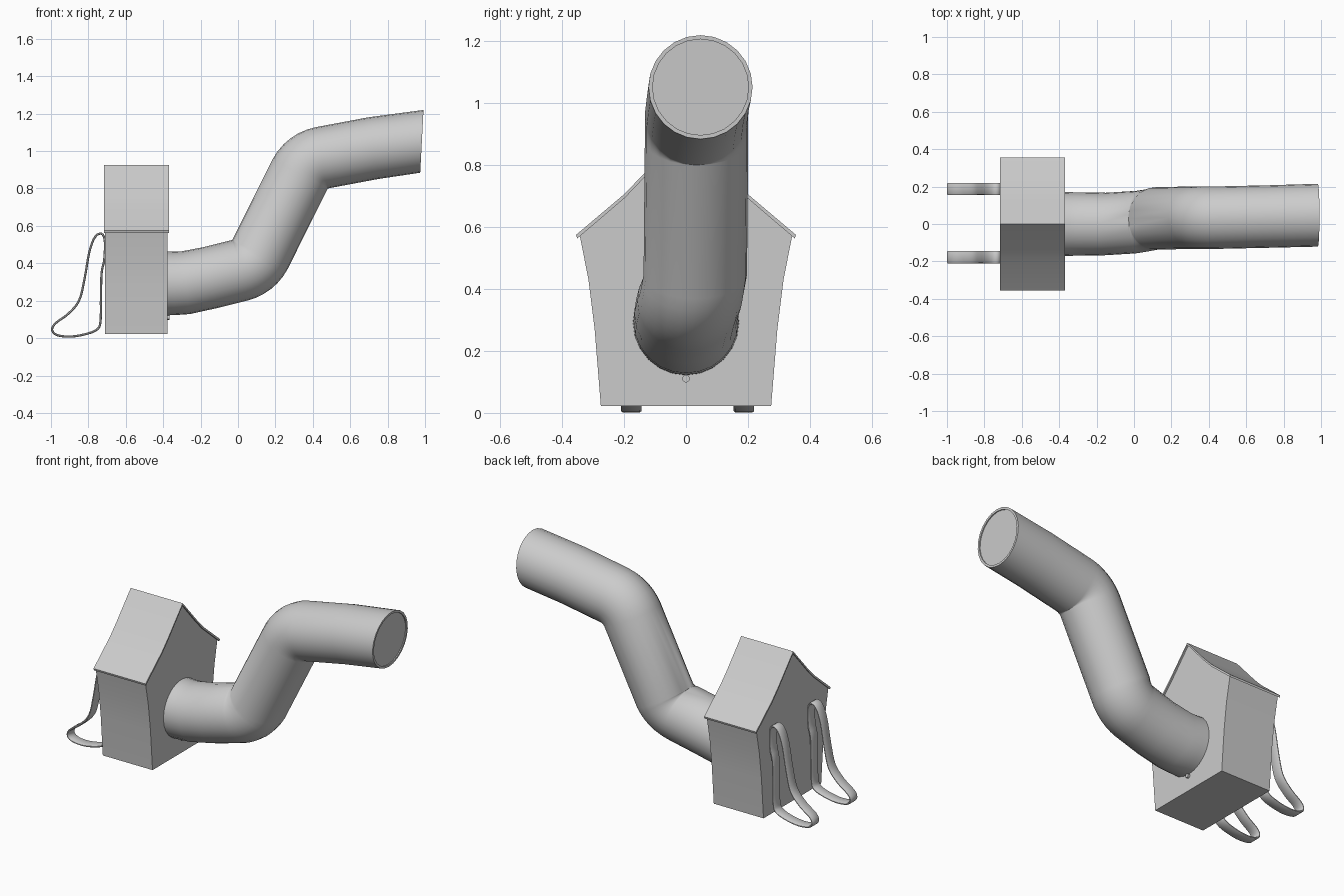
import bpy, bmesh, math
from mathutils import Vector

cube = bpy.data.objects.get("Cube")
if cube:
    bpy.data.objects.remove(cube, do_unlink=True)

grey = bpy.data.materials.new("light_grey")
grey.use_nodes = True
tone = (0.6, 0.6, 0.6, 1)
grey.diffuse_color = tone
grey.node_tree.nodes["Principled BSDF"].inputs["Base Color"].default_value = tone


def finish(name, bm, angle=None):
    bmesh.ops.recalc_face_normals(bm, faces=bm.faces[:])
    mesh = bpy.data.meshes.new(name)
    bm.to_mesh(mesh)
    bm.free()
    mesh.materials.append(grey)
    obj = bpy.data.objects.new(name, mesh)
    bpy.context.collection.objects.link(obj)
    if angle:
        bpy.ops.object.select_all(action='DESELECT')
        obj.select_set(True)
        bpy.context.view_layer.objects.active = obj
        bpy.ops.object.shade_smooth_by_angle(angle=math.radians(angle))
    return obj


def extrude_x(name, outline, x0, x1, angle):
    """Extrude a (y, z) outline along x."""
    bm = bmesh.new()
    face = bm.faces.new([bm.verts.new((x0, y, z)) for y, z in outline])
    grown = bmesh.ops.extrude_face_region(bm, geom=[face])["geom"]
    moved = [v for v in grown if isinstance(v, bmesh.types.BMVert)]
    bmesh.ops.translate(bm, verts=moved, vec=(x1 - x0, 0, 0))
    return finish(name, bm, angle)


def loft(bm, rings, closed=False):
    """Join equal rings of points with quads and return the vertex rings."""
    loops = [[bm.verts.new(p) for p in ring] for ring in rings]
    n = len(loops[0])
    for k in range(len(loops) if closed else len(loops) - 1):
        a, b = loops[k], loops[(k + 1) % len(loops)]
        for i in range(n):
            j = (i + 1) % n
            bm.faces.new((a[i], a[j], b[j], b[i]))
    return loops


def mirrored(half):
    """Complete a right half outline, skipping points on the axis."""
    return half + [(-y, z) for y, z in reversed(half) if y > 0]


# House body with gently flaring walls
walls = [(0.275, 0.022), (0.295, 0.27), (0.315, 0.43), (0.343, 0.573)]
gable = [(0.2, 0.697), (0.14, 0.758), (0, 0.915)]
extrude_x("house_body", mirrored(walls + gable), -0.71, -0.378, 30)

# Thin roof sheet with a slight sag and an overhang
top = [(-0.355, 0.575), (-0.2, 0.706), (-0.14, 0.768), (0, 0.926)]
top += [(-y, z) for y, z in reversed(top[:-1])]
under = [(y * 0.99, z - 0.012) for y, z in reversed(top)]
extrude_x("roof", top + under, -0.716, -0.369, 15)

# Bent tube: every station is (x, y, z, direction in degrees, radius)
R = 0.167
stations = [(-0.4, 0, 0.293, 0, 0.172), (-0.34, 0, 0.293, 2, 0.17),
            (-0.28, 0, 0.296, 8, 0.169), (-0.15, 0, 0.323, 13, R)]
steps = 7
for i in range(steps):
    a = 14 + 48 * i / (steps - 1)
    r = math.radians(a)
    stations.append((-0.03 + R * math.sin(r), 0.01 + 0.02 * i / (steps - 1),
                     0.525 - R * math.cos(r), a, R))
for i in range(steps):
    a = 62 - 51 * i / (steps - 1)
    r = math.radians(a)
    stations.append((0.48 - R * math.sin(r), 0.034, 0.8 + R * math.cos(r), a, R))
stations += [(0.72, 0.04, 1.015, 9, R), (0.983, 0.047, 1.052, -3, 0.168)]


def circle(x, y, z, a, rad, n=24):
    r = math.radians(a)
    up = Vector((-math.sin(r), 0, math.cos(r)))
    side = Vector((0, 1, 0))
    mid = Vector((x, y, z))
    return [mid + rad * (math.cos(t) * up + math.sin(t) * side)
            for t in (2 * math.pi * i / n for i in range(n))]


end = stations[-1]
stations.append(end[:4] + (0.155,))
stations.append((end[0] - 0.006,) + end[1:4] + (0.155,))
bm = bmesh.new()
loops = loft(bm, [circle(*s) for s in stations])
bm.faces.new(loops[0])
bm.faces.new(loops[-1])
finish("bent_tube", bm, 40)

# Small peg below the tube
bm = bmesh.new()
loops = loft(bm, [circle(x, 0, 0.11, 0, 0.012, 12) for x in (-0.385, -0.366)])
for loop in loops:
    bm.faces.new(loop)
finish("peg", bm, 40)

# Carrying straps: closed ribbon loops behind the house
path = [(-0.712, 0.52), (-0.73, 0.558), (-0.765, 0.54), (-0.795, 0.46),
        (-0.82, 0.32), (-0.85, 0.2), (-0.91, 0.128), (-0.975, 0.08),
        (-0.994, 0.045), (-0.97, 0.017), (-0.9, 0.008), (-0.82, 0.02),
        (-0.755, 0.045), (-0.735, 0.09), (-0.733, 0.22), (-0.729, 0.35),
        (-0.715, 0.42)]
pts = [Vector((x, 0, z)) for x, z in path]
curve = []
for i in range(len(pts)):
    p0, p1, p2, p3 = (pts[(i + k) % len(pts)] for k in (-1, 0, 1, 2))
    for t in (0, 0.25, 0.5, 0.75):
        curve.append(0.5 * (2 * p1 + (p2 - p0) * t
                            + (2 * p0 - 5 * p1 + 4 * p2 - p3) * t ** 2
                            + (3 * p1 - p0 - 3 * p2 + p3) * t ** 3))
for name, y in (("strap_left", 0.187), ("strap_right", -0.177)):
    rings = []
    for i, p in enumerate(curve):
        d = (curve[(i + 1) % len(curve)] - curve[i - 1]).normalized()
        normal = Vector((-d.z, 0, d.x)) * 0.006
        mid = p + Vector((0, y, 0))
        rings.append([mid + normal * s + Vector((0, w, 0))
                      for s, w in ((1, 0.028), (0.4, 0.033), (-0.4, 0.033), (-1, 0.028),
                                   (-1, -0.028), (-0.4, -0.033), (0.4, -0.033), (1, -0.028))])
    bm = bmesh.new()
    loft(bm, rings, closed=True)
    finish(name, bm, 50)
